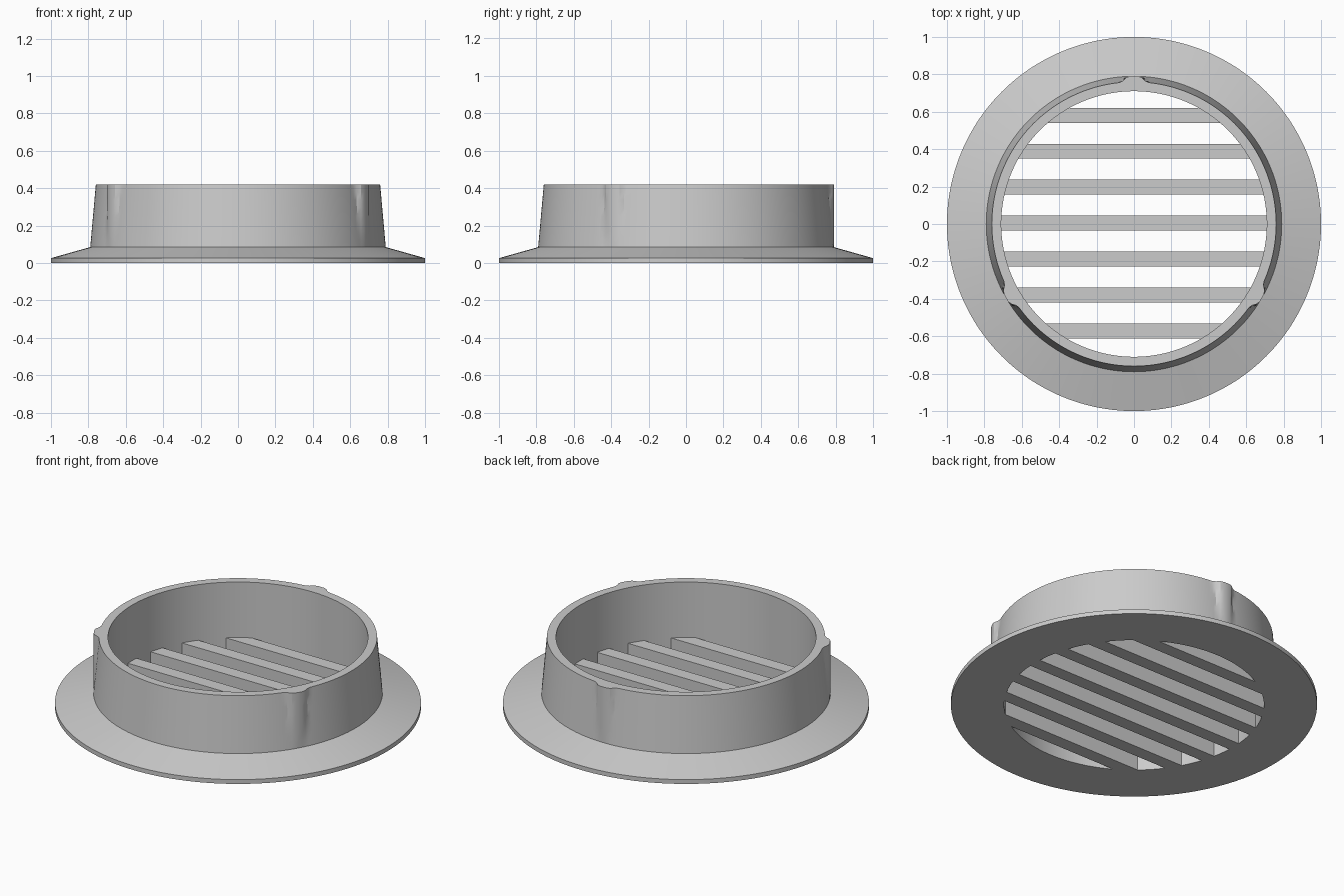
import bpy, bmesh, math

if "Cube" in bpy.data.objects:
    bpy.data.objects.remove(bpy.data.objects["Cube"])

SEGS = 240
BORE, BASE_Z, TOP_Z = 0.71, 0.085, 0.42

grey = bpy.data.materials.new("grey plastic")
grey.diffuse_color = (0.6, 0.6, 0.6, 1)
grey.use_nodes = True
grey.node_tree.nodes["Principled BSDF"].inputs["Base Color"].default_value = grey.diffuse_color


def finish(bm, name, smooth):
    bmesh.ops.recalc_face_normals(bm, faces=bm.faces[:])
    me = bpy.data.meshes.new(name)
    bm.to_mesh(me)
    bm.free()
    ob = bpy.data.objects.new(name, me)
    bpy.context.collection.objects.link(ob)
    me.materials.append(grey)
    if smooth:
        bpy.ops.object.select_all(action='DESELECT')
        ob.select_set(True)
        bpy.context.view_layer.objects.active = ob
        bpy.ops.object.shade_smooth_by_angle(angle=math.radians(25))
    return ob


def grip_radius(a):
    """Outer radius of the three upright grip bumps at 90, 210 and 330 degrees."""
    third = 2 * math.pi / 3
    d = abs((a - math.pi / 2 + third / 2) % third - third / 2) * 0.77
    t = min(max((0.085 - d) / 0.06, 0), 1)
    return 0.755 + 0.035 * t * t * (3 - 2 * t)


# Flange and tapered collar, turned as one closed ring
wall = [(0.79 - 0.03 * i / 8, BASE_Z + (TOP_Z - BASE_Z) * i / 8) for i in range(9)]
profile = [(BORE, 0), (1, 0), (1, 0.026)] + wall + [(BORE, TOP_Z)]
bm = bmesh.new()
rings = []
for s in range(SEGS):
    a = 2 * math.pi * s / SEGS
    ring = []
    for i, (r, z) in enumerate(profile):
        if 3 <= i < 3 + len(wall):
            r = max(r, grip_radius(a))
        ring.append(bm.verts.new((r * math.cos(a), r * math.sin(a), z)))
    rings.append(ring)
n = len(profile)
for s in range(SEGS):
    p, q = rings[s], rings[(s + 1) % SEGS]
    for i in range(n):
        j = (i + 1) % n
        bm.faces.new((p[i], q[i], q[j], p[j]))
finish(bm, "flanged_collar", True)

# Seven parallel slats, ends cut to follow the bore
for k in range(7):
    yc = 0.005 + (k - 3) * 0.192
    y0, y1 = yc - 0.04, yc + 0.04
    x0, x1 = (math.sqrt(0.715 ** 2 - y * y) for y in (y0, y1))
    bm = bmesh.new()
    face = bm.faces.new([bm.verts.new((x, y, 0)) for x, y in
                         ((-x0, y0), (x0, y0), (x1, y1), (-x1, y1))])
    ext = bmesh.ops.extrude_face_region(bm, geom=[face], use_keep_orig=True)
    top = [v for v in ext["geom"] if isinstance(v, bmesh.types.BMVert)]
    bmesh.ops.translate(bm, verts=top, vec=(0, 0, BASE_Z))
    finish(bm, f"slat_{k + 1}", False)
